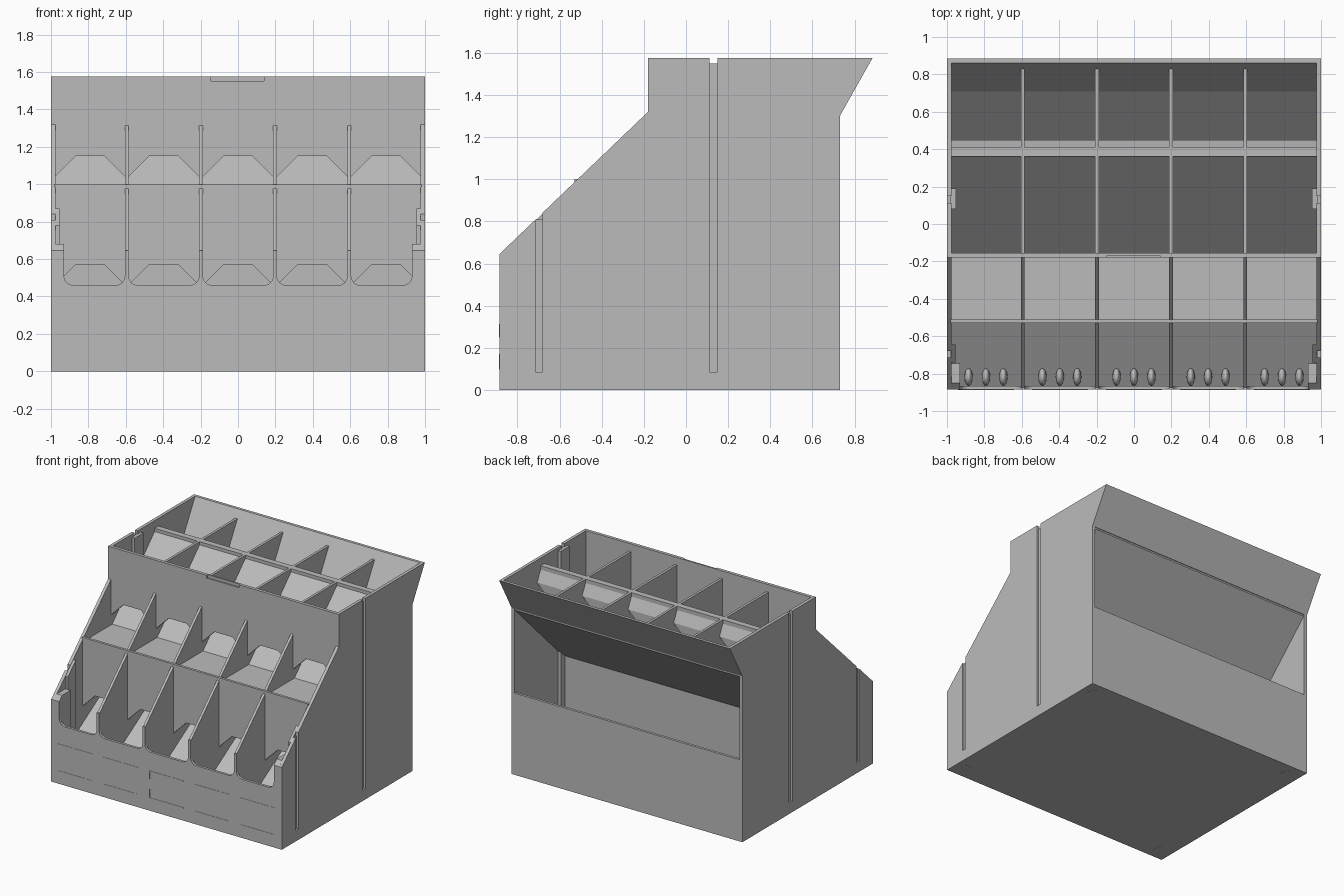
import bpy, bmesh, math
from mathutils import Vector

if "Cube" in bpy.data.objects:
    bpy.data.objects.remove(bpy.data.objects["Cube"])

grey = bpy.data.materials.new("light grey plastic")
grey.diffuse_color = (0.5, 0.5, 0.5, 1)
grey.use_nodes = True
grey.node_tree.nodes["Principled BSDF"].inputs["Base Color"].default_value = grey.diffuse_color

DIV = [-0.595, -0.198, 0.198, 0.595]          # divider centres
EDGE = [-0.978] + DIV + [0.978]
BINS = [(EDGE[i] + 0.01 * (i > 0), EDGE[i + 1] - 0.01 * (i < 4)) for i in range(5)]


def finish(name, bm):
    bmesh.ops.recalc_face_normals(bm, faces=bm.faces)
    me = bpy.data.meshes.new(name)
    bm.to_mesh(me)
    bm.free()
    ob = bpy.data.objects.new(name, me)
    bpy.context.collection.objects.link(ob)
    me.materials.append(grey)
    return ob


def prism(name, pts, axis, a, b):
    """Extrude an outline along x (points are y,z) or y (points are x,z)."""
    bm = bmesh.new()
    place = (lambda p, t: (t, p[0], p[1])) if axis == 'x' else (lambda p, t: (p[0], t, p[1]))
    f = bm.faces.new([bm.verts.new(place(p, a)) for p in pts])
    r = bmesh.ops.extrude_face_region(bm, geom=[f])
    shift = Vector(place((0, 0), b - a))
    bmesh.ops.translate(bm, vec=shift, verts=[v for v in r['geom'] if isinstance(v, bmesh.types.BMVert)])
    return finish(name, bm)


def box(name, x0, x1, y0, y1, z0, z1):
    return prism(name, [(y0, z0), (y1, z0), (y1, z1), (y0, z1)], 'x', x0, x1)


def cut(ob, cutter):
    m = ob.modifiers.new("cut", 'BOOLEAN')
    m.object, m.solver = cutter, 'EXACT'
    bpy.context.view_layer.objects.active = ob
    bpy.ops.object.modifier_apply(modifier=m.name)
    bpy.data.objects.remove(cutter)


def sheet(name, pts, t):
    """Bent sheet across the full inner width, thickened downwards."""
    return prism(name, pts + [(y, z - t) for y, z in reversed(pts)], 'x', -0.98, 0.98)


# Side walls with connector channels
side = [(-0.885, 0), (0.73, 0), (0.73, 1.30), (0.885, 1.575),
        (-0.18, 1.575), (-0.18, 1.32), (-0.885, 0.645)]
for s, tag in ((-1, "left"), (1, "right")):
    wall = prism(tag + "_side_wall", side, 'x', s * 0.975, s)
    for y0, y1, top in ((0.112, 0.15, 1.55), (-0.715, -0.68, 0.81)):
        cut(wall, box("cutter", s * 0.984, s * 1.02, y0, y1, 0.085, 1.7))
        cut(wall, box("cutter", s * 0.95, s * 1.02, y0, y1, top, 1.7))
    # Channel bosses inside the walls
    box(tag + "_rear_boss", s * 0.952, s * 0.976, 0.08, 0.19, 0.02, 1.55)
    prism(tag + "_front_boss", [(-0.74, 0.02), (-0.645, 0.02), (-0.645, 0.87), (-0.74, 0.78)],
          'x', s * 0.955, s * 0.976)
    prism(tag + "_front_post", [(-0.885, 0.1), (-0.745, 0.1), (-0.745, 0.68), (-0.85, 0.68),
                                (-0.885, 0.645)], 'x', s * 0.93, s * 0.98)

# Base and rear shell
box("base_plate", -1, 1, -0.885, 0.73, 0, 0.02)
box("lower_back_wall", -0.98, 0.98, 0.71, 0.73, 0, 0.64)
prism("flared_back_wall", [(0.73, 1.30), (0.885, 1.575), (0.862, 1.575), (0.708, 1.30)], 'x', -0.98, 0.98)
box("inner_support_wall", -0.98, 0.98, 0.12, 0.14, 0.01, 0.72)

# Sloped chute floors
lower_floor = [(-0.875, 0.12), (0.14, 0.735), (0.725, 1.31)]
sheet("lower_chute_floor", lower_floor, 0.022)
sheet("upper_chute_floor", [(-0.52, 0.965), (-0.165, 0.965), (0.365, 1.495)], 0.022)
box("middle_wall", -0.98, 0.98, 0.36, 0.408, 1.465, 1.515)

# Wedges on the rear of the middle wall
for l, r in BINS:
    bm = bmesh.new()
    lo = [bm.verts.new((x, y, z)) for x, y, z in
          ((l, 0.45, 1.40), (r, 0.45, 1.40), (r, 0.35, 1.40), (l, 0.35, 1.40))]
    hi = [bm.verts.new((x, y, z)) for x, y, z in
          ((l, 0.405, 1.49), (r, 0.405, 1.49), (r, 0.36, 1.49), (l, 0.36, 1.49))]
    un = [bm.verts.new((x, y, z)) for x, y, z in
          ((l + 0.1, 0.45, 1.30), (r - 0.1, 0.45, 1.30), (r - 0.1, 0.35, 1.30), (l + 0.1, 0.35, 1.30))]
    for a, b in ((un, lo), (lo, hi)):
        for i in range(4):
            j = (i + 1) % 4
            bm.faces.new((a[i], a[j], b[j], b[i]))
    bm.faces.new(hi)
    bm.faces.new(un[::-1])
    finish("middle_wall_wedge", bm)

# Dividers between the columns
div = [(-0.875, 0.11), (-0.875, 0.645), (-0.18, 1.315), (-0.165, 1.315), (-0.165, 1.515),
       (0.84, 1.515), (0.72, 1.30), (0.135, 0.725)]
for x in DIV:
    prism("divider", div, 'x', x - 0.01, x + 0.01)


# Panels with chamfered outlets along the lower edge
def outlet_panel(name, y0, y1, top, shoulder, crown, bottom):
    pts = [(-0.98, top), (-0.98, bottom)]
    for l, r in BINS:
        pts += [(l, bottom), (l, shoulder), (l + 0.11, crown), (r - 0.11, crown), (r, shoulder), (r, bottom)]
    return prism(name, pts + [(0.98, bottom), (0.98, top)], 'y', y0, y1)


upper = outlet_panel("upper_panel", -0.18, -0.155, 1.575, 1.04, 1.15, 0.95)
cut(upper, box("cutter", -0.145, 0.14, -0.2, -0.168, 1.553, 1.6))
outlet_panel("lower_panel", -0.53, -0.51, 1.0, 0.46, 0.57, 0.33)

# Front wall with rounded pick-up cutouts
R, LIP, TOP = 0.05, 0.46, 0.645
pts = [(-1, 0), (-1, TOP)]
for i, (l, r) in enumerate(BINS):
    l, r = (-0.93 if i == 0 else l), (0.93 if i == 4 else r)
    pts.append((l, TOP))
    for k in range(7):
        a = math.pi + k * math.pi / 12
        pts.append((l + R + R * math.cos(a), LIP + R + R * math.sin(a)))
    for k in range(7):
        a = 1.5 * math.pi + k * math.pi / 12
        pts.append((r - R + R * math.cos(a), LIP + R + R * math.sin(a)))
    pts.append((r, TOP))
prism("front_wall", pts + [(1, TOP), (1, 0)], 'y', -0.885, -0.865)

for l, r in BINS:
    c = (l + r) / 2
    # Label corner marks on the front wall
    for z, t0, t1 in ((0.31, 0.25, 0.31), (0.10, 0.10, 0.17)):
        box("label_line", c - 0.15, c + 0.15, -0.887, -0.88, z - 0.003, z + 0.003)
        box("label_tick", c - 0.15, c - 0.144, -0.887, -0.88, t0, t1)
    # Rounded stop ribs at the foot of the lower floor
    for dx in (-0.093, 0, 0.093):
        bm = bmesh.new()
        bmesh.ops.create_uvsphere(bm, u_segments=16, v_segments=10, radius=1)
        for v in bm.verts:
            v.co = (c + dx + v.co.x * 0.022, -0.818 + v.co.y * 0.048, 0.17 + v.co.z * 0.06)
        rib = finish("stop_rib", bm)
        for p in rib.data.polygons:
            p.use_smooth = True

# Foot rings under the base
for x in (-0.9, 0.9):
    for y in (-0.79, 0.63):
        bm = bmesh.new()
        bmesh.ops.create_cone(bm, cap_ends=True, segments=24, radius1=0.045, radius2=0.045, depth=0.006)
        bmesh.ops.translate(bm, vec=(x, y, 0.002), verts=bm.verts)
        for v in bm.verts:
            v.co.z = max(v.co.z, -0.001)
        finish("foot_pad", bm)
